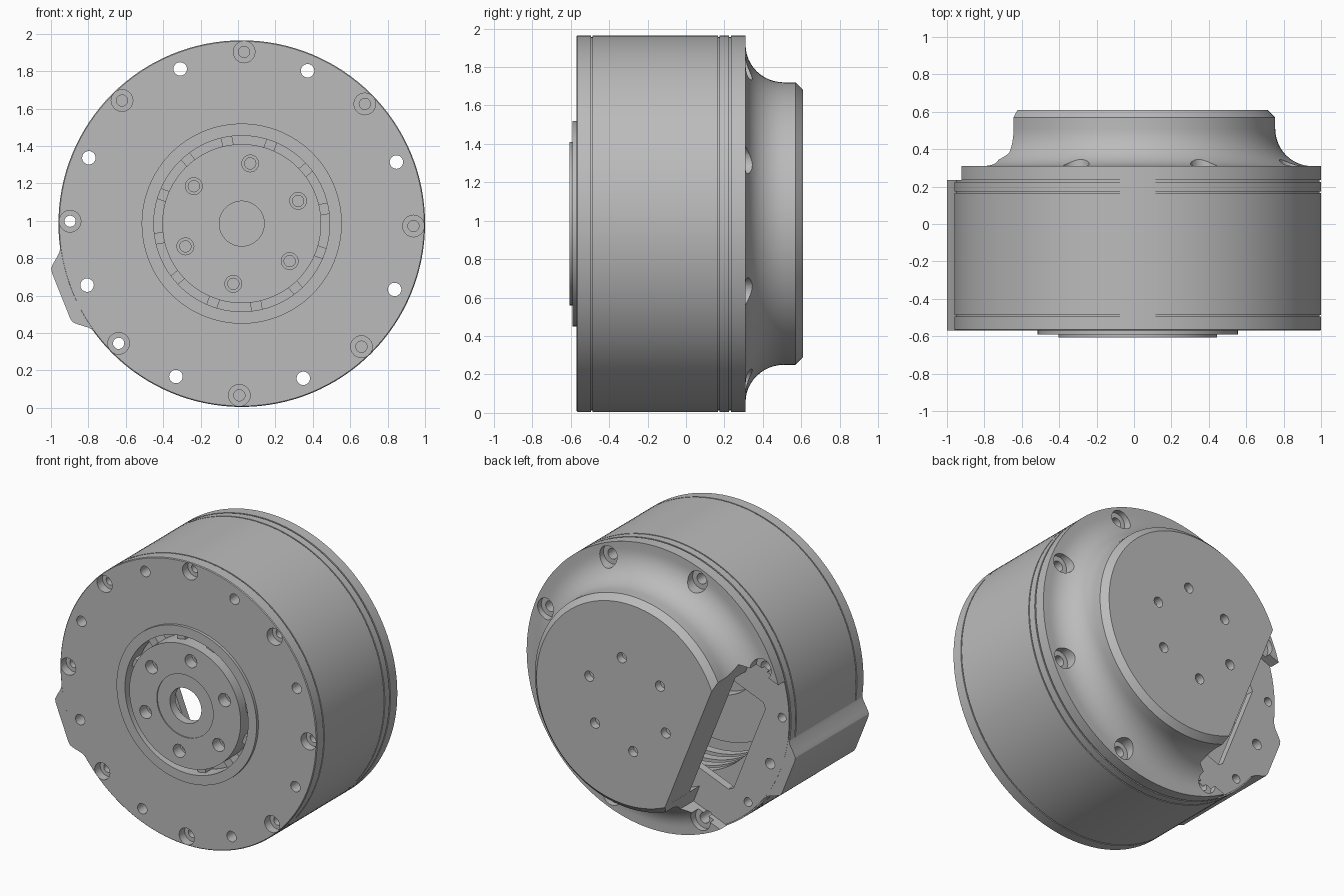
import bpy, bmesh, math
from mathutils import Matrix, Vector

CENTRE = Vector((0.02, 0, 0.985))   # main axis runs along y through here
SLOT = math.radians(201.7)          # direction of the cable outlet
STEP = math.pi / 4

if "Cube" in bpy.data.objects:
    bpy.data.objects.remove(bpy.data.objects["Cube"], do_unlink=True)

grey = bpy.data.materials.new("plain grey metal")
grey.use_nodes = True
grey.diffuse_color = (0.5, 0.5, 0.5, 1)
grey.node_tree.nodes["Principled BSDF"].inputs["Base Color"].default_value = (0.5, 0.5, 0.5, 1)


def polar(radius, angle):
    return Vector((radius * math.cos(angle), 0, radius * math.sin(angle)))


def lathe(bm, profile, steps=128, at=Vector(), closed=True):
    """Revolve (radius, y) points about an axis parallel to y."""
    part = bmesh.new()
    verts = [part.verts.new((r, y, 0)) for r, y in profile]
    pairs = list(zip(verts, verts[1:])) + ([(verts[-1], verts[0])] if closed else [])
    edges = [part.edges.new(p) for p in pairs]
    bmesh.ops.spin(part, geom=verts + edges, cent=(0, 0, 0), axis=(0, 1, 0),
                   angle=2 * math.pi, steps=steps)
    bmesh.ops.remove_doubles(part, verts=part.verts[:], dist=1e-5)
    merge(bm, part, Matrix.Translation(at))


def prism(bm, outline, y0, y1, angle):
    """Extrude a (distance, sideways) outline along y, turned to an angle."""
    part = bmesh.new()
    face = part.faces.new([part.verts.new((d, y0, t)) for d, t in outline])
    new = bmesh.ops.extrude_face_region(part, geom=[face])["geom"]
    bmesh.ops.translate(part, vec=(0, y1 - y0, 0),
                        verts=[v for v in new if isinstance(v, bmesh.types.BMVert)])
    merge(bm, part, Matrix.Rotation(-angle, 4, 'Y'))


def merge(bm, part, matrix):
    bmesh.ops.recalc_face_normals(part, faces=part.faces[:])
    part.transform(matrix)
    mesh = bpy.data.meshes.new("piece")
    part.to_mesh(mesh)
    part.free()
    bm.from_mesh(mesh)
    bpy.data.meshes.remove(mesh)


def block(d0, d1, half):
    return [(d0, -half), (d1, -half), (d1, half), (d0, half)]


def finish(name, bm):
    mesh = bpy.data.meshes.new(name)
    bm.to_mesh(mesh)
    bm.free()
    obj = bpy.data.objects.new(name, mesh)
    obj.location = CENTRE
    bpy.context.collection.objects.link(obj)
    mesh.materials.append(grey)
    return obj


def select(obj):
    bpy.ops.object.select_all(action='DESELECT')
    obj.select_set(True)
    bpy.context.view_layer.objects.active = obj


def cut(obj, bm):
    cutter = finish("cutter", bm)
    cutter.hide_render = True
    bpy.context.view_layer.update()
    mod = obj.modifiers.new("cut", 'BOOLEAN')
    mod.operation, mod.solver, mod.object = 'DIFFERENCE', 'EXACT', cutter
    select(obj)
    bpy.ops.object.modifier_apply(modifier=mod.name)
    bpy.data.objects.remove(cutter, do_unlink=True)


def smooth(obj):
    select(obj)
    bpy.ops.object.shade_smooth_by_angle(angle=math.radians(28))


def hole(bm, radius, angle, profile):
    lathe(bm, profile, 24, polar(radius, angle), closed=False)


def groove(y):
    return [(0.98, y - 0.004), (0.972, y - 0.004), (0.972, y + 0.004), (0.98, y + 0.004)]


# Housing: hollow drum with front plate, raised ring and rear plate
bm = bmesh.new()
lathe(bm, [(0.47, -0.59), (0.535, -0.59), (0.535, -0.57), (0.975, -0.57), (0.98, -0.565)]
      + groove(-0.49) + groove(0.17)
      + [(0.98, 0.225), (0.972, 0.225), (0.972, 0.235), (0.4, 0.235), (0.4, 0.18),
         (0.83, 0.18), (0.83, -0.47), (0.47, -0.47)])
housing = finish("housing", bm)

# Screw holes, through holes and cable window in the housing
bm = bmesh.new()
for i in range(8):
    a = SLOT + i * STEP
    hole(bm, 0.918, a + STEP / 2, [(0, -0.7), (0.058, -0.7), (0.058, -0.51), (0.03, -0.51),
                                   (0.03, 0.4), (0, 0.4)])
    hole(bm, 0.89, a, [(0, -0.7), (0.036, -0.7), (0.036, 0.4), (0, 0.4)])
prism(bm, [(0.3, -0.36), (0.69, -0.36), (0.72, -0.33), (0.72, 0.33), (0.69, 0.36), (0.3, 0.36)],
      0.1, 0.3, SLOT)
cut(housing, bm)
smooth(housing)

# Rear cap: flange, concave shoulder and chamfered flat end
bm = bmesh.new()
fillet = [(0.93 - 0.195 * math.sin(k * math.pi / 24), 0.51 - 0.2 * math.cos(k * math.pi / 24))
          for k in range(13)]
lathe(bm, [(0.69, 0.235), (0.98, 0.235), (0.98, 0.31)] + fillet
      + [(0.735, 0.57), (0.695, 0.61), (0, 0.61), (0, 0.54), (0.69, 0.54), (0.69, 0.235)],
      closed=False)
cap = finish("rear_cap", bm)

# Outlet notch, scooped screw seats and blind holes in the cap
bm = bmesh.new()
prism(bm, block(0.5, 1.3, 0.6), 0.1, 0.8, SLOT)
cut(cap, bm)
bm = bmesh.new()
for i in range(1, 8):
    hole(bm, 0.89, SLOT + i * STEP, [(0, 0.1), (0.036, 0.1), (0.036, 0.27), (0.07, 0.27),
                                     (0.07, 0.7), (0, 0.7)])
for i in range(6):
    hole(bm, 0.315, math.radians(22 + 60 * i), [(0, 0.555), (0.035, 0.555), (0.035, 0.7), (0, 0.7)])
cut(cap, bm)
smooth(cap)

# Flat wall closing the cap above the outlet
bm = bmesh.new()
prism(bm, block(0.465, 0.499, 0.49), 0.345, 0.56, SLOT)
finish("outlet_wall", bm)

# Cable rib along the side of the housing
bm = bmesh.new()
half = [(0.94, 0.25), (0.965, 0.215), (1.015, 0.175), (1.035, 0.155), (1.04, 0.13)]
prism(bm, half + [(d, -t) for d, t in reversed(half)], -0.569, 0.234, SLOT)
smooth(finish("side_rib", bm))

# Output hub with centre bore and shallow recess
bm = bmesh.new()
lathe(bm, [(0.12, -0.6), (0.215, -0.6), (0.215, -0.607), (0.425, -0.607), (0.425, -0.45),
           (0.2, -0.45), (0.2, -0.54), (0.12, -0.54)])
hub = finish("output_hub", bm)
bm = bmesh.new()
for i in range(6):
    hole(bm, 0.325, math.radians(22 + 60 * i), [(0, -0.7), (0.045, -0.7), (0.045, -0.53),
                                                (0.03, -0.53), (0.03, -0.48), (0, -0.48)])
cut(hub, bm)
smooth(hub)

# Bearing ring behind the gap, with spacers
bm = bmesh.new()
lathe(bm, [(0.3, -0.46), (0.62, -0.46), (0.62, -0.38), (0.3, -0.38)])
for i in range(12):
    prism(bm, block(0.42, 0.475, 0.03), -0.54, -0.45, math.radians(10 + 30 * i))
smooth(finish("bearing_ring", bm))

# Winding rings inside the drum
bm = bmesh.new()
for k in range(4):
    y = -0.34 + 0.1 * k
    lathe(bm, [(0.66, y), (0.835, y), (0.835, y + 0.06), (0.66, y + 0.06)], 96)
smooth(finish("winding_rings", bm))
